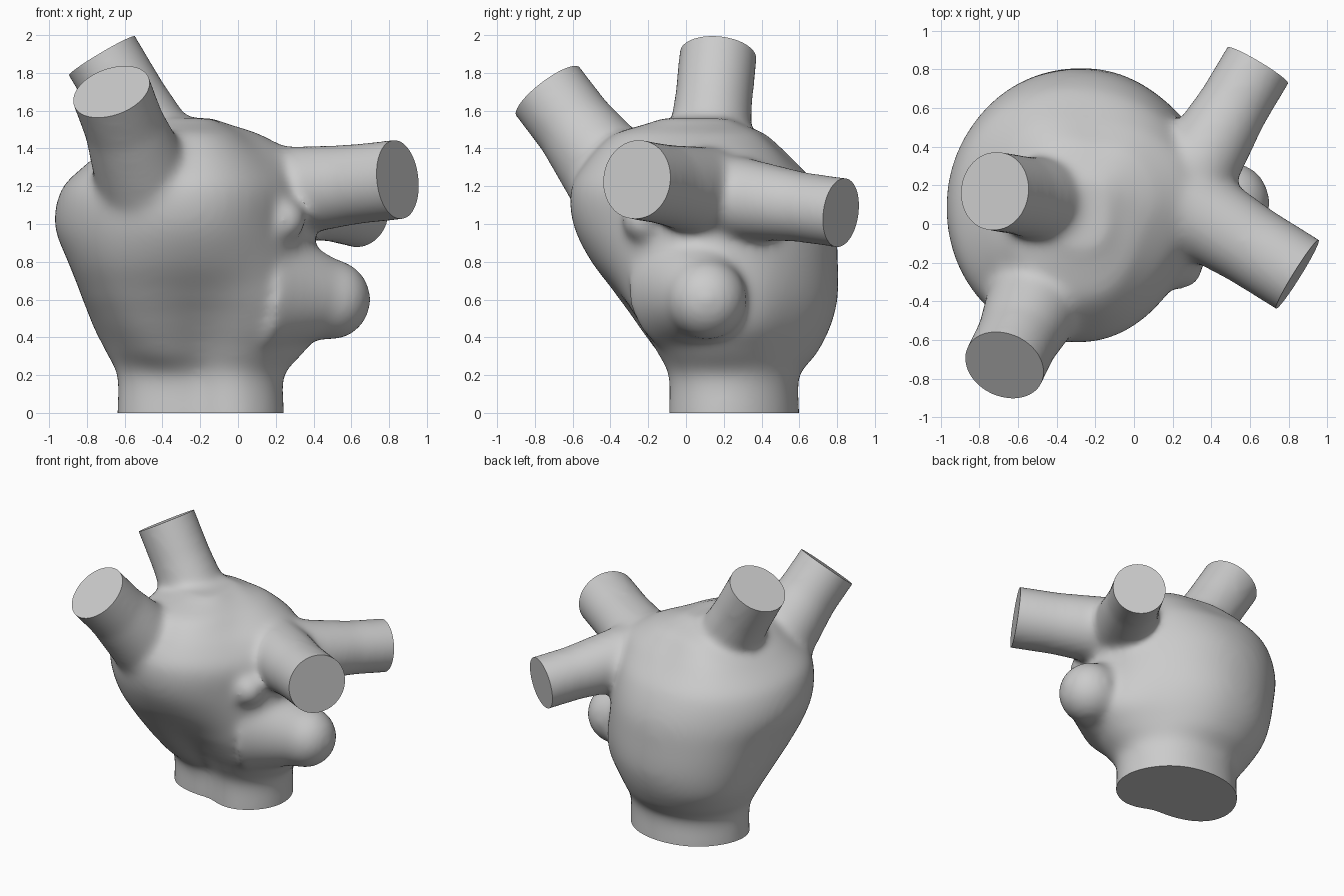
import bpy, bmesh, math
from mathutils import Vector, Matrix

cube = bpy.data.objects.get("Cube")
if cube:
    bpy.data.objects.remove(cube)

CENTRE = Vector((-0.2, 0.15, 0))
SEGMENTS, STEPS = 64, 5

# Body sections: height, then radii going round E NE N NW W SW S SE
SECTIONS = [
    (-0.15, .44, .46, .45, .46, .43, .25, .19, .33),
    (0.0, .44, .46, .45, .46, .43, .25, .19, .33),
    (0.2, .44, .46, .45, .46, .43, .26, .19, .33),
    (0.31, .54, .51, .54, .56, .48, .39, .26, .40),
    (0.45, .65, .57, .61, .65, .55, .51, .36, .50),
    (0.6, .66, .60, .65, .69, .62, .62, .48, .57),
    (0.8, .62, .60, .65, .71, .70, .74, .64, .60),
    (1.0, .60, .58, .63, .71, .77, .80, .74, .61),
    (1.2, .58, .53, .54, .65, .72, .79, .75, .60),
    (1.36, .52, .43, .38, .50, .54, .65, .65, .49),
    (1.48, .31, .28, .25, .34, .38, .52, .52, .32),
    (1.56, .08, .08, .08, .12, .20, .30, .27, .10),
]

# Vessels: end centre, inner point, end radius, root flare
VESSELS = [
    ((-.67, -.73, 1.70), (-.48, -.34, 1.19), .215, 1.25),
    ((-.72, .17, 1.89), (-.37, .11, 1.30), .207, 1.12),
    ((.845, -.26, 1.235), (.25, .11, 1.17), .213, 1.13),
    ((.64, .82, 1.06), (.30, .25, 1.14), .187, 1.2),
]

# Rounded swellings: the side lobe and a small bump at the front
SWELLINGS = [((.49, .11, .6), .215), ((.24, -.22, 1.02), .12)]


def spline(a, b, c, d, t):
    return b + 0.5 * t * (c - a + t * (2*a - 5*b + 4*c - d + t * (3*(b - c) + d - a)))


def ring_radius(section, angle):
    u = angle / math.tau * 8
    i = int(u)
    return spline(*(section[1 + (i + k) % 8] for k in (-1, 0, 1, 2)), u - i)


def add_body(bm):
    last = len(SECTIONS) - 1
    rings = []
    for s in range(last * STEPS + 1):
        i, t = min(s // STEPS, last - 1), s / STEPS
        t -= i
        near = [SECTIONS[min(max(i + k, 0), last)] for k in (-1, 0, 1, 2)]
        z = near[1][0] + (near[2][0] - near[1][0]) * t
        ring = []
        for k in range(SEGMENTS):
            a = math.tau * k / SEGMENTS
            r = spline(*(ring_radius(n, a) for n in near), t)
            ring.append(bm.verts.new(CENTRE + Vector((r * math.cos(a), r * math.sin(a), z))))
        rings.append(ring)
    for low, high in zip(rings, rings[1:]):
        for k in range(SEGMENTS):
            n = (k + 1) % SEGMENTS
            bm.faces.new((low[k], low[n], high[n], high[k]))
    bm.faces.new(rings[0][::-1])
    bm.faces.new(rings[-1])


def add_cone(bm, start, end, radius1, radius2):
    turn = (end - start).to_track_quat('Z', 'Y').to_matrix().to_4x4()
    bmesh.ops.create_cone(bm, cap_ends=True, segments=48, radius1=radius1, radius2=radius2,
                          depth=(end - start).length,
                          matrix=Matrix.Translation((start + end) / 2) @ turn)


def add_vessel(bm, end, inner, radius, flare):
    # Runs past its end so that it can be trimmed flat later; the root widens
    end, inner = Vector(end), Vector(inner)
    add_cone(bm, inner, end + (end - inner) * 0.22, radius, radius)
    add_cone(bm, inner, inner.lerp(end, 0.7), radius * flare, radius * 0.98)


def trim(bm, centre, normal, reach):
    # Cuts one end flat and closes it with a cap
    faces = [f for f in bm.faces if (f.calc_center_median() - centre).length < reach
             and (f.calc_center_median() - centre).dot(normal) > -0.1]
    edges = {e for f in faces for e in f.edges}
    verts = {v for f in faces for v in f.verts}
    cut = bmesh.ops.bisect_plane(bm, geom=list(verts) + list(edges) + faces, plane_co=centre,
                                 plane_no=normal, clear_outer=True)["geom_cut"]
    rim = [g for g in cut if isinstance(g, bmesh.types.BMEdge)]
    bmesh.ops.edgeloop_fill(bm, edges=rim)


# Rough parts gathered in one mesh
bm = bmesh.new()
add_body(bm)
for vessel in VESSELS:
    add_vessel(bm, *vessel)
for place, size in SWELLINGS:
    bmesh.ops.create_uvsphere(bm, u_segments=32, v_segments=20, radius=size,
                              matrix=Matrix.Translation(place))
# Broad root that carries the side lobe
add_cone(bm, Vector((.14, .04, .65)), Vector((.56, .12, .6)), .36, .18)
mesh = bpy.data.meshes.new("heart_chamber")
bm.to_mesh(mesh)
bm.free()
chamber = bpy.data.objects.new("heart_chamber", mesh)
bpy.context.collection.objects.link(chamber)

# Fuse and soften the joins
remesh = chamber.modifiers.new("fuse", 'REMESH')
remesh.mode = 'VOXEL'
remesh.voxel_size = 0.02
soften = chamber.modifiers.new("soften", 'SMOOTH')
soften.factor = 0.5
soften.iterations = 36
bpy.context.view_layer.update()
fused = bpy.data.meshes.new_from_object(chamber.evaluated_get(bpy.context.evaluated_depsgraph_get()))
chamber.modifiers.clear()
chamber.data = fused

# Flat ends on the vessels and the foot
bm = bmesh.new()
bm.from_mesh(fused)
for end, inner, radius, flare in VESSELS:
    trim(bm, Vector(end), (Vector(end) - Vector(inner)).normalized(), 0.4)
trim(bm, CENTRE.copy(), Vector((0, 0, -1)), 0.7)
bmesh.ops.recalc_face_normals(bm, faces=bm.faces)
bm.to_mesh(fused)
bm.free()

# Single plain grey
grey = bpy.data.materials.new("plain_grey")
grey.use_nodes = True
colour = (0.6, 0.6, 0.6, 1)
grey.diffuse_color = colour
grey.node_tree.nodes["Principled BSDF"].inputs["Base Color"].default_value = colour
fused.materials.clear()
fused.materials.append(grey)

bpy.ops.object.select_all(action='DESELECT')
chamber.select_set(True)
bpy.context.view_layer.objects.active = chamber
bpy.ops.object.shade_smooth_by_angle(angle=math.radians(40))
